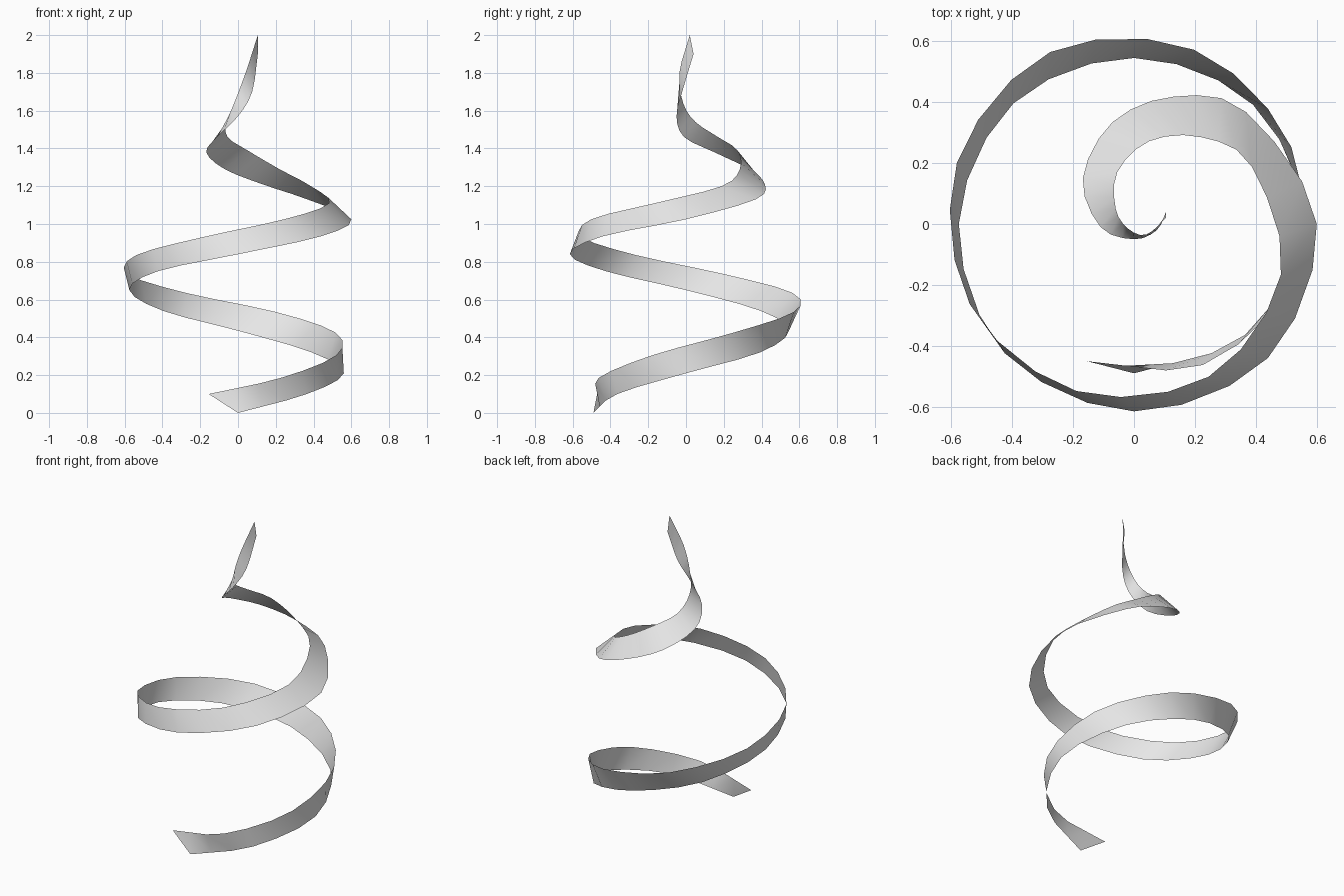
import bpy
import bmesh
from math import radians, cos, sin
from mathutils import Vector

cube = bpy.data.objects.get("Cube")
if cube:
    bpy.data.objects.remove(cube, do_unlink=True)

STEP = 45      # degrees between guide points on the wide coils
SUBDIV = 3     # ribbon faces between guide points


def coil(start, radii, heights):
    """Guide points that wind counter-clockwise around the z axis."""
    points = []
    for i, (r, z) in enumerate(zip(radii, heights)):
        a = radians(start + i * STEP)
        points.append(Vector((r * cos(a), r * sin(a), z)))
    return points


def smooth_path(points):
    """Even curve through all guide points."""
    first = points[0] * 2 - points[1]
    last = points[-1] * 2 - points[-2]
    p = [first] + points + [last]
    path = []
    for i in range(1, len(p) - 2):
        a, b, c, d = p[i - 1:i + 3]
        for k in range(SUBDIV):
            t = k / SUBDIV
            path.append((b * 2 + (c - a) * t
                         + (a * 2 - b * 5 + c * 4 - d) * t ** 2
                         + (b * 3 - a - c * 3 + d) * t ** 3) / 2)
    path.append(points[-1])
    return path


# Lower edge: wide coils, then the narrowing tail
lower = coil(-90,
             (.49, .515, .56, .553, .545, .56, .575, .60, .615, .622, .60, .52),
             (0, .10, .21, .32, .435, .54, .65, .75, .84, .935, 1.025, 1.13))
lower += [Vector(v) for v in (
    (.13, .418, 1.21), (-.07, .335, 1.29), (-.168, .15, 1.38), (-.11, -.01, 1.46),
    (0, -.05, 1.57), (.075, -.02, 1.70), (.105, .04, 1.90))]

# Upper edge: trails the lower edge, which gives the slanted ends
upper = coil(-109,
             (.476, .515, .55, .575, .605, .628, .615, .60, .58, .558, .51, .43),
             (.10, .185, .305, .425, .535, .635, .735, .835, .93, 1.025, 1.11, 1.20))
upper += [Vector(v) for v in (
    (.22, .285, 1.29), (.05, .272, 1.39), (-.055, .17, 1.46), (-.06, .05, 1.54),
    (-.02, -.015, 1.64), (.04, -.035, 1.80), (.105, .02, 2.0))]

# Ribbon strip between the two edges
bm = bmesh.new()
low = [bm.verts.new(v) for v in smooth_path(lower)]
top = [bm.verts.new(v) for v in smooth_path(upper)]
for i in range(len(low) - 1):
    face = bm.faces.new((low[i], low[i + 1], top[i + 1], top[i]))
    face.smooth = True

mesh = bpy.data.meshes.new("spiral_ribbon")
bm.to_mesh(mesh)
bm.free()
ribbon = bpy.data.objects.new("spiral_ribbon", mesh)
bpy.context.collection.objects.link(ribbon)

# Plain light grey
grey = bpy.data.materials.new("light_grey")
grey.use_nodes = True
colour = (.8, .8, .8, 1)
grey.diffuse_color = colour
grey.node_tree.nodes["Principled BSDF"].inputs["Base Color"].default_value = colour
mesh.materials.append(grey)
